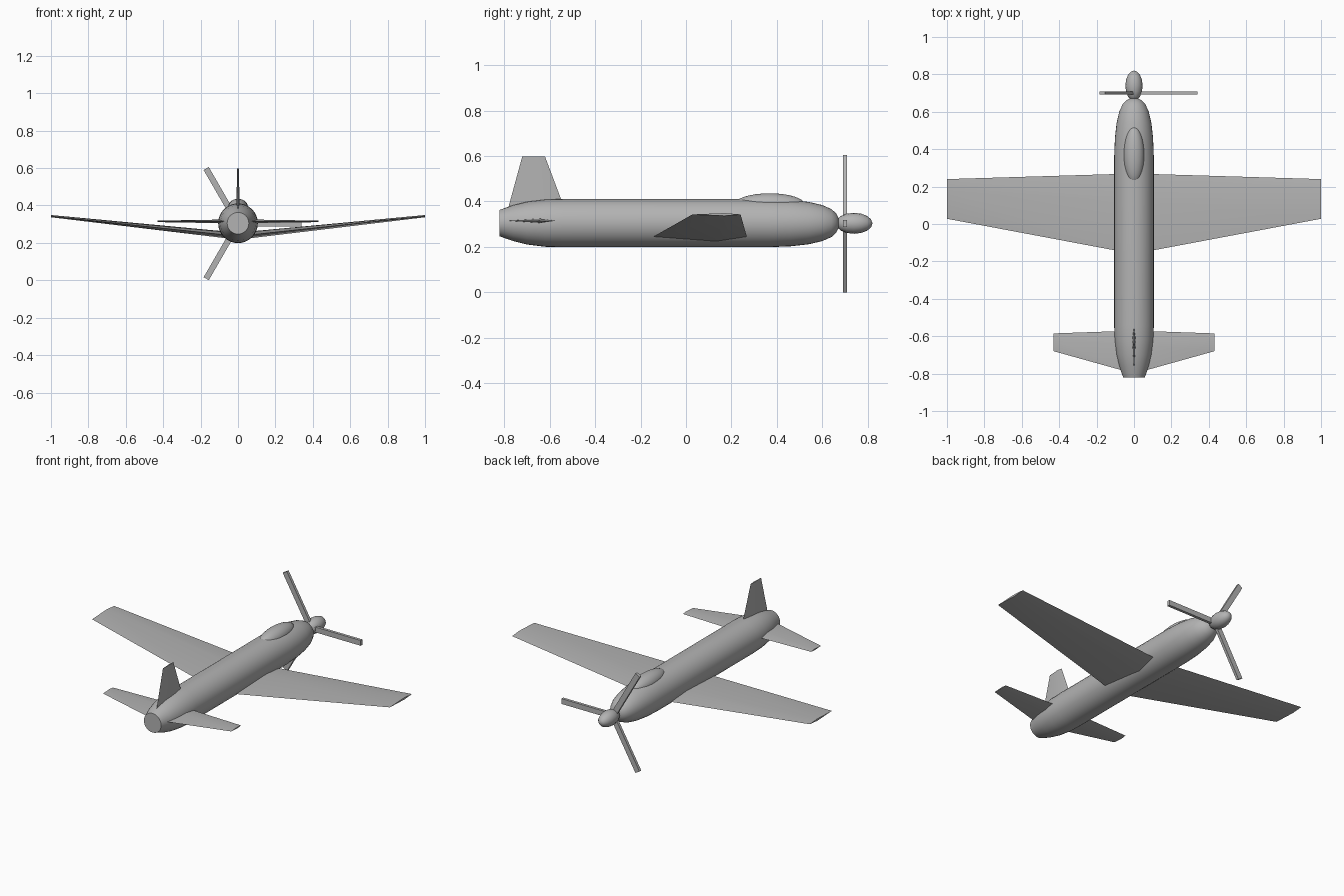
import bpy, bmesh, math
from mathutils import Vector, Matrix

if "Cube" in bpy.data.objects:
    bpy.data.objects.remove(bpy.data.objects["Cube"])

grey = bpy.data.materials.new("plain_grey")
grey.diffuse_color = (0.45, 0.45, 0.45, 1)
grey.use_nodes = True
grey.node_tree.nodes["Principled BSDF"].inputs["Base Color"].default_value = grey.diffuse_color


def finish(name, bm, angle=None):
    """Turn a bmesh into a grey, smooth-shaded object."""
    bmesh.ops.recalc_face_normals(bm, faces=bm.faces)
    me = bpy.data.meshes.new(name)
    bm.to_mesh(me)
    bm.free()
    me.materials.append(grey)
    ob = bpy.data.objects.new(name, me)
    bpy.context.collection.objects.link(ob)
    for p in me.polygons:
        p.use_smooth = True
    if angle is not None:
        bpy.ops.object.select_all(action='DESELECT')
        ob.select_set(True)
        bpy.context.view_layer.objects.active = ob
        bpy.ops.object.shade_smooth_by_angle(angle=math.radians(angle))
    return ob


def loft(name, sections, angle=35):
    """Skin closed sections with equal point counts and cap both ends."""
    bm = bmesh.new()
    rings = [[bm.verts.new(p) for p in s] for s in sections]
    n = len(rings[0])
    for a, b in zip(rings, rings[1:]):
        for i in range(n):
            j = (i + 1) % n
            bm.faces.new((a[i], a[j], b[j], b[i]))
    bm.faces.new(rings[0])
    bm.faces.new(rings[-1])
    return finish(name, bm, angle)


def foil(at, front, back, half, side):
    """Thin diamond section: front edge, thickest point, back edge."""
    mid = front + (back - front) * 0.33
    at, side = Vector(at), Vector(side) * half
    y = Vector((0, 1, 0))
    return [at + y * front, at + y * mid + side, at + y * back, at + y * mid - side]


def ellipsoid(name, centre, radii, segments, rings, turn=Matrix()):
    bm = bmesh.new()
    bmesh.ops.create_uvsphere(bm, u_segments=segments, v_segments=rings, radius=1)
    bm.transform(Matrix.Translation(centre) @ Matrix.Diagonal((*radii, 1)) @ turn)
    return finish(name, bm)


# Fuselage: round hull, blunt tail and rounded nose (y, radius)
profile = [(-.82, .058), (-.76, .079), (-.70, .094), (-.62, .104), (-.54, .106),
           (.36, .106), (.46, .102), (.54, .093), (.60, .079), (.64, .061),
           (.66, .043), (.672, .02)]
hull = []
for y, r in profile:
    hull.append([(r * math.cos(a), y, .305 + r * math.sin(a))
                 for a in (math.tau * i / 32 for i in range(32))])
loft("fuselage", hull, 50)

# Canopy
ellipsoid("canopy", (0, .368, .386), (.055, .155, .05), 32, 16)

# Wings, swept up to the tips
up, across = (0, 0, 1), (1, 0, 0)
loft("wings", [foil((-1, 0, .343), .24, .028, .006, up),
               foil((0, 0, .236), .27, -.16, .019, up),
               foil((1, 0, .343), .24, .028, .006, up)])

# Tailplane and fin
loft("tailplane", [foil((-.43, 0, .315), -.585, -.68, .004, up),
                   foil((0, 0, .315), -.57, -.80, .011, up),
                   foil((.43, 0, .315), -.585, -.68, .004, up)])
loft("fin", [foil((0, 0, .305), -.51, -.80, .012, across),
             foil((0, 0, .598), -.62, -.72, .004, across)])

# Spinner, poles along the flight axis
ellipsoid("spinner", (0, .739, .304), (.046, .081, .046), 16, 8,
          Matrix.Rotation(math.pi / 2, 4, 'X'))

# Three flat propeller blades
for k in range(3):
    bm = bmesh.new()
    bmesh.ops.create_cube(bm, size=1)
    bm.transform(Matrix.Translation((0, .70, .303))
                 @ Matrix.Rotation(math.tau * k / 3, 4, 'Y')
                 @ Matrix.Translation((.17, 0, 0))
                 @ Matrix.Diagonal((.34, .017, .032, 1)))
    finish("propeller_blade_%d" % (k + 1), bm, 30)
